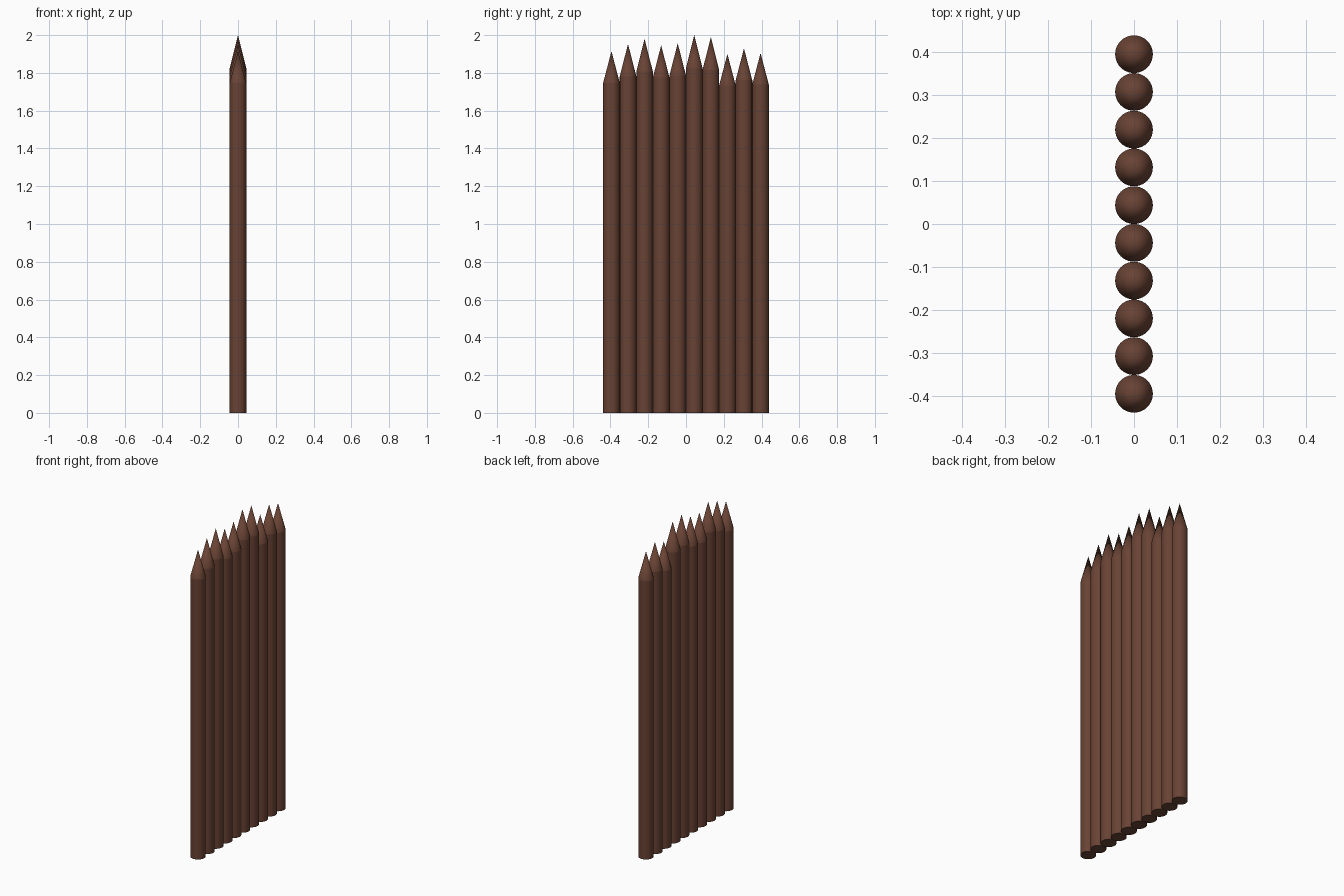
import bpy, bmesh, math

if "Cube" in bpy.data.objects:
    bpy.data.objects.remove(bpy.data.objects["Cube"])

RADIUS = 0.0438
SPACING = 0.0877
SIDES = 40
SHOULDER = 0.9125          # fraction of height where the point begins
# tip heights from -y to +y
HEIGHTS = [1.915, 1.953, 1.98, 1.946, 1.957, 2.0, 1.99, 1.90, 1.93, 1.905]

wood = bpy.data.materials.new("dark brown wood")
wood.diffuse_color = (0.14, 0.055, 0.034, 1)
wood.use_nodes = True
wood.node_tree.nodes["Principled BSDF"].inputs["Base Color"].default_value = wood.diffuse_color


def add_stake(name, y, height):
    """Round log with a flat base and a sharpened tip."""
    bm = bmesh.new()
    rings = []
    for z in (0, height * SHOULDER):
        rings.append([bm.verts.new((RADIUS * math.cos(a), RADIUS * math.sin(a), z))
                      for a in (2 * math.pi * i / SIDES for i in range(SIDES))])
    low, high = rings
    tip = bm.verts.new((0, 0, height))
    bm.faces.new(low[::-1])
    for i in range(SIDES):
        j = (i + 1) % SIDES
        bm.faces.new((low[i], low[j], high[j], high[i])).smooth = True
        bm.faces.new((high[i], high[j], tip)).smooth = True
    # crisp edges at the base and shoulder
    for ring in rings:
        for i in range(SIDES):
            bm.edges.get((ring[i], ring[(i + 1) % SIDES])).smooth = False
    mesh = bpy.data.meshes.new(name)
    bm.to_mesh(mesh)
    bm.free()
    mesh.materials.append(wood)
    obj = bpy.data.objects.new(name, mesh)
    obj.location.y = y
    bpy.context.collection.objects.link(obj)


# row of palisade stakes
for n, h in enumerate(HEIGHTS):
    add_stake(f"stake_{n + 1}", (n - 4.5) * SPACING, h)
